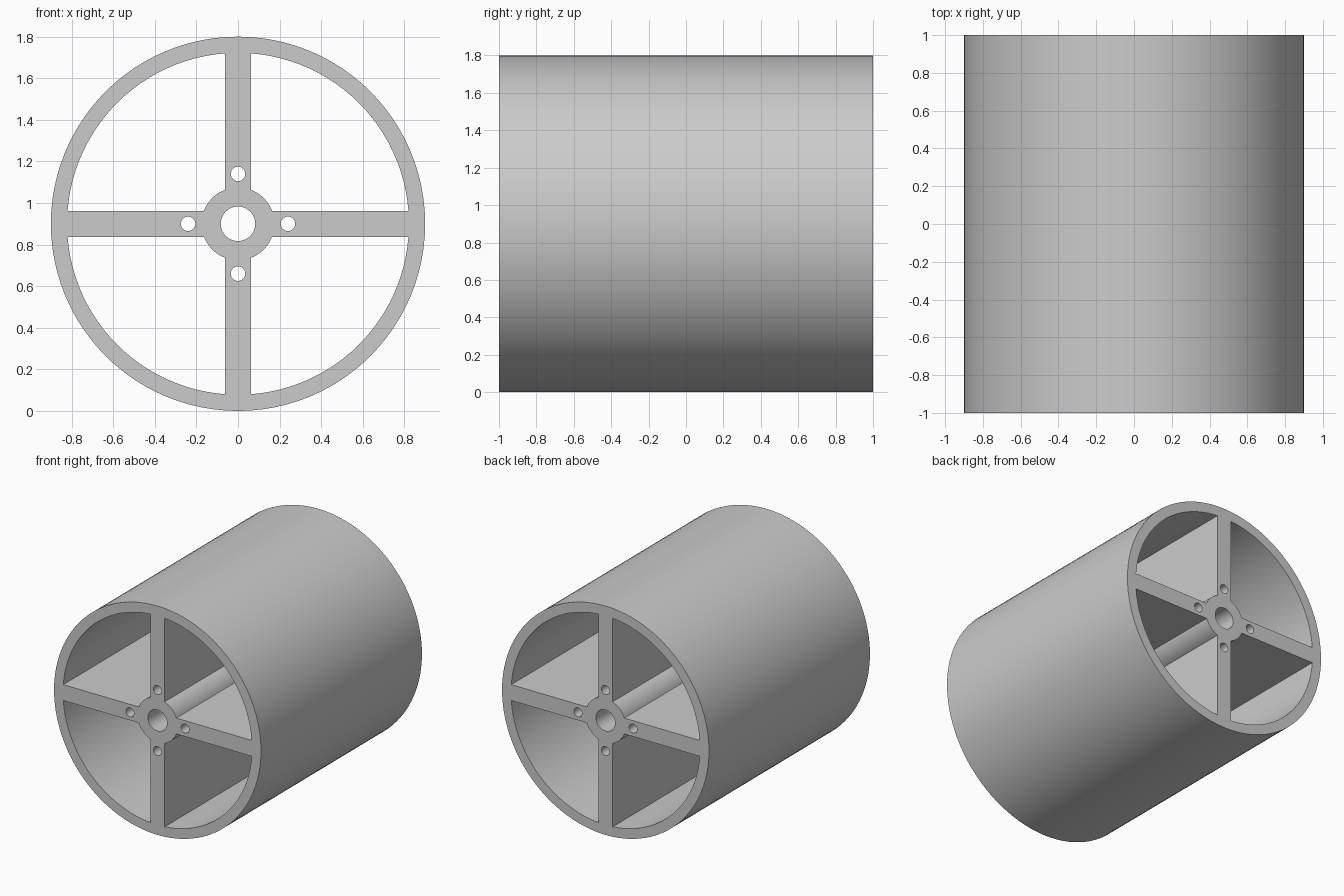
import bpy, bmesh
from math import sin, cos, asin, pi, tau
from mathutils import Matrix, Vector

RIM_OUT, RIM_IN = 0.9, 0.822
HUB_R, BORE_R = 0.175, 0.083
SPOKE_HALF = 0.0625
PIN_R, PIN_DIST = 0.035, 0.24
LENGTH = 2.0

cube = bpy.data.objects.get("Cube")
if cube:
    bpy.data.objects.remove(cube, do_unlink=True)

grey = bpy.data.materials.new("light grey")
grey.use_nodes = True
colour = (0.6, 0.6, 0.6, 1)
grey.diffuse_color = colour
grey.node_tree.nodes["Principled BSDF"].inputs["Base Color"].default_value = colour


def arc(radius, start, end, steps):
    """Points along an arc, both ends included."""
    return [(radius * cos(start + (end - start) * i / steps),
             radius * sin(start + (end - start) * i / steps))
            for i in range(steps + 1)]


def circle(radius, segments, cx=0, cz=0):
    return [(cx + x, cz + z) for x, z in arc(radius, 0, tau, segments)[:-1]]


def window(turn):
    """Quarter opening between two spokes, the hub and the rim."""
    a, b = asin(SPOKE_HALF / RIM_IN), asin(SPOKE_HALF / HUB_R)
    points = arc(RIM_IN, a, pi / 2 - a, 24) + arc(HUB_R, pi / 2 - b, b, 10)
    return [(x * cos(turn) - z * sin(turn), x * sin(turn) + z * cos(turn))
            for x, z in points]


# Cross-section outlines: rim, bore, then windows and pin holes per quarter
loops = [circle(RIM_OUT, 96), circle(BORE_R, 48)]
for i in range(4):
    turn = i * pi / 2
    loops.append(window(turn))
    loops.append(circle(PIN_R, 24, PIN_DIST * cos(turn), PIN_DIST * sin(turn)))

bm = bmesh.new()
for points in loops:
    verts = [bm.verts.new((x, -LENGTH / 2, z)) for x, z in points]
    for i, v in enumerate(verts):
        bm.edges.new((verts[i - 1], v))
bmesh.ops.triangle_fill(bm, edges=bm.edges[:], use_beauty=True, normal=(0, -1, 0))

# Extrude the section along the whole length
extruded = bmesh.ops.extrude_face_region(bm, geom=bm.faces[:], use_keep_orig=True)
moved = [g for g in extruded["geom"] if isinstance(g, bmesh.types.BMVert)]
bmesh.ops.translate(bm, verts=moved, vec=(0, LENGTH, 0))
bmesh.ops.recalc_face_normals(bm, faces=bm.faces[:])
bmesh.ops.translate(bm, verts=bm.verts[:], vec=(0, 0, RIM_OUT))

mesh = bpy.data.meshes.new("spoked_roller")
bm.to_mesh(mesh)
bm.free()
mesh.materials.append(grey)
roller = bpy.data.objects.new("spoked_roller", mesh)
bpy.context.collection.objects.link(roller)

bpy.context.view_layer.objects.active = roller
roller.select_set(True)
bpy.ops.object.shade_smooth_by_angle(angle=pi / 6)
